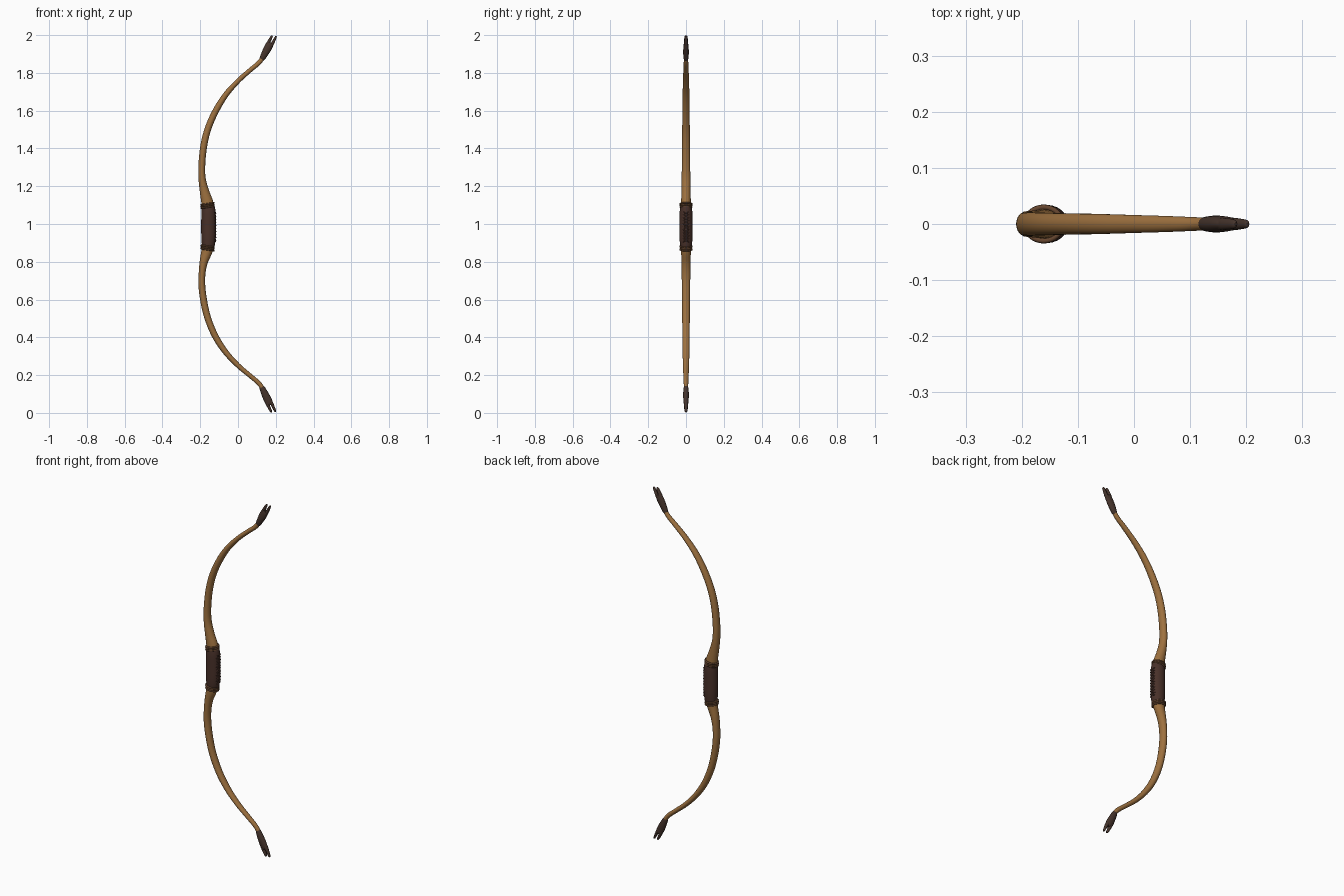
import bpy, bmesh, math
from mathutils import Vector

if "Cube" in bpy.data.objects:
    bpy.data.objects.remove(bpy.data.objects["Cube"])


def material(name, rgb):
    m = bpy.data.materials.new(name)
    m.diffuse_color = (*rgb, 1)
    m.use_nodes = True
    m.node_tree.nodes["Principled BSDF"].inputs["Base Color"].default_value = m.diffuse_color
    return m


WOOD = material("honey wood", (0.34, 0.165, 0.05))
LEATHER = material("dark leather", (0.065, 0.03, 0.022))
CORD = material("brown cord", (0.13, 0.06, 0.028))
HORN = material("dark horn", (0.06, 0.034, 0.025))


def spline(pts, steps):
    """Catmull-Rom through tuples of any length."""
    p = [Vector(q) for q in pts]
    p = [2 * p[0] - p[1]] + p + [2 * p[-1] - p[-2]]
    out = []
    for i in range(1, len(p) - 2):
        a, b, c, d = p[i - 1:i + 3]
        for s in range(steps):
            t = s / steps
            out.append(0.5 * (2 * b + (c - a) * t + (2 * a - 5 * b + 4 * c - d) * t * t
                              + (3 * b - a - 3 * c + d) * t ** 3))
    return out + [p[-2]]


def sweep(name, pts, mat, steps=6, sides=24):
    """Tube in the xz plane; points are (x, z, half depth, half width in y)."""
    path = spline(pts, steps)
    bm = bmesh.new()
    rings = []
    for i, q in enumerate(path):
        t = path[min(i + 1, len(path) - 1)] - path[max(i - 1, 0)]
        t = Vector((t[0], t[1])).normalized()
        ring = []
        for k in range(sides):
            a = math.tau * k / sides
            r = q[2] * math.cos(a)
            ring.append(bm.verts.new((q[0] + t[1] * r, q[3] * math.sin(a), q[1] - t[0] * r)))
        rings.append(ring)
    for r0, r1 in zip(rings, rings[1:]):
        for k in range(sides):
            n = (k + 1) % sides
            bm.faces.new((r0[k], r0[n], r1[n], r1[k]))
    bm.faces.new(rings[0])
    bm.faces.new(rings[-1])
    bmesh.ops.recalc_face_normals(bm, faces=bm.faces)
    me = bpy.data.meshes.new(name)
    bm.to_mesh(me)
    bm.free()
    ob = bpy.data.objects.new(name, me)
    bpy.context.collection.objects.link(ob)
    me.materials.append(mat)
    bpy.ops.object.select_all(action='DESELECT')
    bpy.context.view_layer.objects.active = ob
    ob.select_set(True)
    bpy.ops.object.shade_smooth_by_angle(angle=math.radians(40))
    return ob


# Limbs
sweep("upper_limb", [
    (-0.156, 1.05, 0.035, 0.028), (-0.162, 1.11, 0.032, 0.026), (-0.177, 1.17, 0.025, 0.024),
    (-0.190, 1.24, 0.019, 0.023), (-0.191, 1.32, 0.018, 0.022), (-0.180, 1.42, 0.018, 0.021),
    (-0.157, 1.51, 0.0175, 0.020), (-0.117, 1.60, 0.017, 0.019), (-0.064, 1.685, 0.015, 0.018),
    (0.0, 1.757, 0.013, 0.016), (0.065, 1.815, 0.012, 0.014), (0.112, 1.855, 0.012, 0.012),
    (0.145, 1.90, 0.012, 0.011)], WOOD)
sweep("lower_limb", [
    (-0.156, 0.92, 0.035, 0.028), (-0.164, 0.86, 0.030, 0.026), (-0.181, 0.80, 0.022, 0.024),
    (-0.190, 0.74, 0.018, 0.023), (-0.191, 0.67, 0.018, 0.022), (-0.179, 0.58, 0.018, 0.021),
    (-0.156, 0.49, 0.0175, 0.020), (-0.117, 0.40, 0.017, 0.019), (-0.064, 0.32, 0.015, 0.018),
    (0.0, 0.251, 0.013, 0.016), (0.065, 0.196, 0.012, 0.014), (0.112, 0.155, 0.012, 0.012),
    (0.142, 0.11, 0.012, 0.011)], WOOD)

# Leather grip
sweep("grip", [
    (-0.160, 0.875, 0.032, 0.029), (-0.157, 0.893, 0.035, 0.032), (-0.156, 0.93, 0.038, 0.034),
    (-0.156, 0.985, 0.039, 0.034), (-0.156, 1.05, 0.038, 0.034), (-0.157, 1.08, 0.036, 0.032),
    (-0.160, 1.10, 0.033, 0.029)], LEATHER)


# Cord bindings at both ends of the grip
def binding(name, x, z, lean):
    for j in range(3):
        cu = bpy.data.curves.new(name, 'CURVE')
        cu.dimensions = '3D'
        cu.bevel_depth = 0.0048
        cu.bevel_resolution = 2
        sp = cu.splines.new('POLY')
        sp.points.add(31)
        sp.use_cyclic_u = True
        for k, pt in enumerate(sp.points):
            a = math.tau * k / 32
            dx = 0.033 * math.cos(a)
            pt.co = (x + dx, 0.030 * math.sin(a), z + (j - 1) * 0.0085 + lean * dx, 1)
        cu.materials.append(CORD)
        bpy.context.collection.objects.link(bpy.data.objects.new(f"{name}_{j + 1}", cu))


binding("upper_binding", -0.161, 1.098, 0.15)
binding("lower_binding", -0.161, 0.873, -0.15)

# Zigzag lacing on the string side of the grip
lace = bpy.data.curves.new("grip_lacing", 'CURVE')
lace.dimensions = '3D'
lace.bevel_depth = 0.003
lace.bevel_resolution = 1
for side in (1, -1):
    sp = lace.splines.new('POLY')
    sp.points.add(40)
    for i, pt in enumerate(sp.points):
        a = side * 0.5 * (abs(i % 8 - 4) / 2 - 1)
        pt.co = (-0.156 + 0.0385 * math.cos(a), 0.034 * math.sin(a), 0.905 + 0.004 * i, 1)
lace.materials.append(LEATHER)
bpy.context.collection.objects.link(bpy.data.objects.new("grip_lacing", lace))


# Horn tips: a swollen sleeve that splits into two prongs for the string
def tip(name, start, end):
    s, e = Vector(start), Vector(end)
    d = e - s
    n = Vector((abs(d.y), -d.x * math.copysign(1, d.y))).normalized()

    def at(t, off, a, b):
        p = s + d * t + n * off
        return (p.x, p.y, a, b)
    sweep(name + "_sleeve", [at(0, 0, 0.011, 0.010), at(0.08, 0, 0.015, 0.013),
                             at(0.3, 0, 0.019, 0.015), at(0.5, 0, 0.021, 0.014),
                             at(0.64, 0, 0.019, 0.012), at(0.70, 0, 0.012, 0.009)], HORN)
    for label, o, t in (("inner", 1, 1.0), ("outer", -1, 0.95)):
        sweep(f"{name}_{label}_prong", [at(0.45, o * 0.008, 0.010, 0.012),
                                        at(0.65, o * 0.0105, 0.009, 0.011),
                                        at(0.85, o * 0.0105, 0.007, 0.009),
                                        at(t - 0.03, o * 0.010, 0.005, 0.007),
                                        at(t, o * 0.010, 0.002, 0.003)], HORN, 4, 16)


tip("upper_tip", (0.124, 1.868), (0.194, 2.0))
tip("lower_tip", (0.124, 0.140), (0.190, 0.0))
